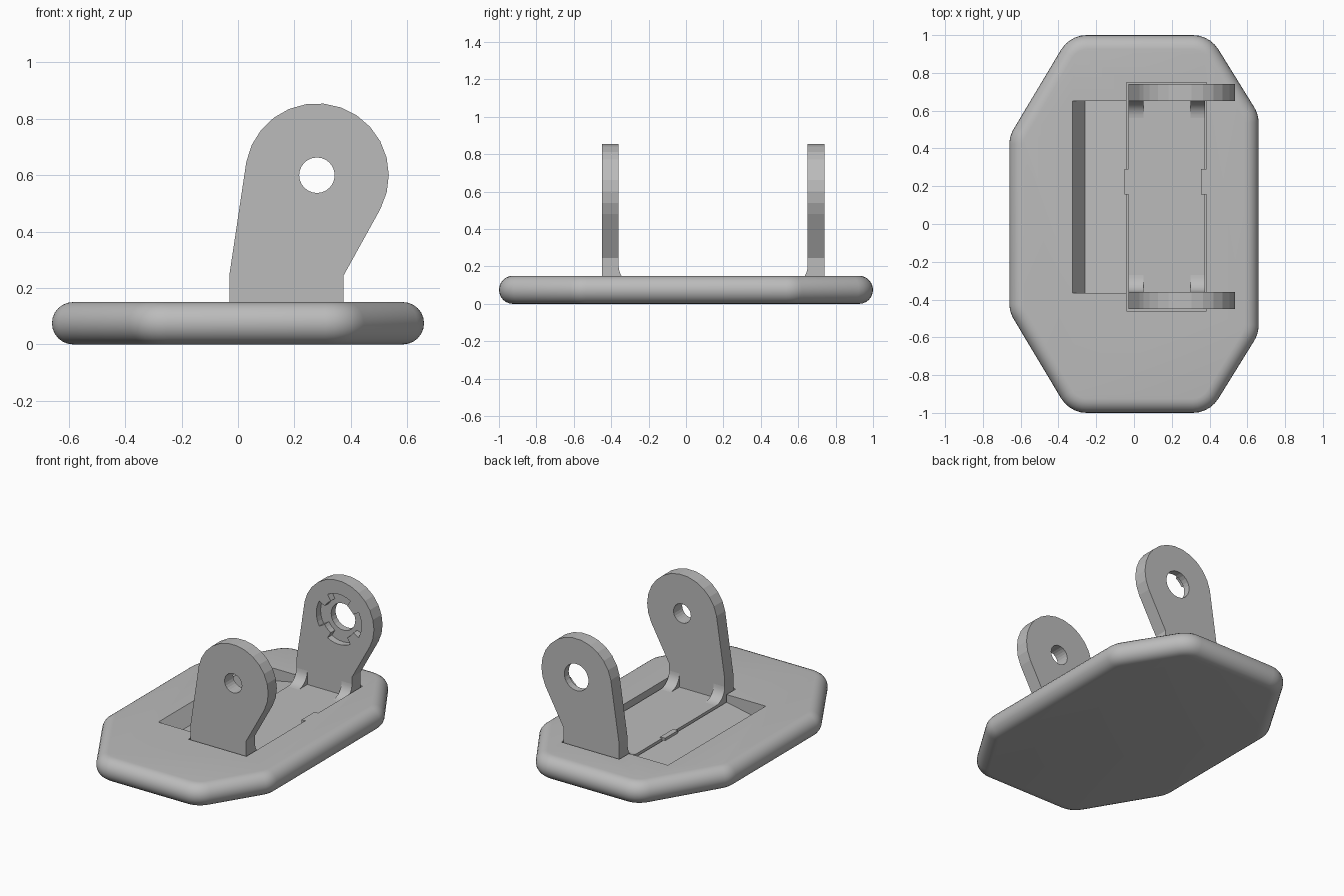
import bpy, bmesh
from math import sin, cos, radians, pi
from mathutils import Vector

cube = bpy.data.objects.get("Cube")
if cube:
    bpy.data.objects.remove(cube, do_unlink=True)

grey = bpy.data.materials.new("plain grey")
grey.use_nodes = True
colour = (0.5, 0.5, 0.5, 1)
grey.diffuse_color = colour
grey.node_tree.nodes["Principled BSDF"].inputs["Base Color"].default_value = colour


def loft(name, rings):
    """Solid skinned through closed rings of equal length, capped at both ends."""
    bm = bmesh.new()
    loops = [[bm.verts.new(p) for p in ring] for ring in rings]
    for a, b in zip(loops, loops[1:]):
        for i in range(len(a)):
            j = (i + 1) % len(a)
            bm.faces.new((a[i], a[j], b[j], b[i]))
    bm.faces.new(loops[0][::-1])
    bm.faces.new(loops[-1])
    bmesh.ops.recalc_face_normals(bm, faces=bm.faces)
    mesh = bpy.data.meshes.new(name)
    bm.to_mesh(mesh)
    bm.free()
    mesh.materials.append(grey)
    obj = bpy.data.objects.new(name, mesh)
    bpy.context.collection.objects.link(obj)
    return obj


def prism_y(name, profile, y0, y1):
    return loft(name, [[(x, y, z) for x, z in profile] for y in (y0, y1)])


def prism_x(name, profile, x0, x1):
    return loft(name, [[(x, y, z) for y, z in profile] for x in (x0, x1)])


def box(name, x0, x1, y0, y1, z0, z1):
    return prism_y(name, [(x0, z0), (x1, z0), (x1, z1), (x0, z1)], y0, y1)


def activate(obj):
    bpy.ops.object.select_all(action='DESELECT')
    obj.select_set(True)
    bpy.context.view_layer.objects.active = obj


def cut(obj, cutter):
    mod = obj.modifiers.new("cut", 'BOOLEAN')
    mod.operation = 'DIFFERENCE'
    mod.solver = 'EXACT'
    mod.object = cutter
    activate(obj)
    bpy.ops.object.modifier_apply(modifier=mod.name)
    bpy.data.objects.remove(cutter, do_unlink=True)


def smooth(obj, angle):
    activate(obj)
    bpy.ops.object.shade_smooth_by_angle(angle=radians(angle))


def arc(cx, cz, r, start, end, n):
    angles = [radians(start + (end - start) * i / n) for i in range(n + 1)]
    return [(cx + r * cos(a), cz + r * sin(a)) for a in angles]


def rounded(corners, radius, inset, z, steps=5):
    """Counter-clockwise convex outline with round corners, moved inwards."""
    ring = []
    for i, c in enumerate(corners):
        p = Vector(c)
        d0 = (p - Vector(corners[i - 1])).normalized()
        d1 = (Vector(corners[(i + 1) % len(corners)]) - p).normalized()
        n0, n1 = Vector((d0.y, -d0.x)), Vector((d1.y, -d1.x))
        centre = p - (n0 + n1) * radius / (1 + n0.dot(n1))
        for k in range(steps + 1):
            n = n0.slerp(n1, k / steps)
            q = centre + n * (radius - inset)
            ring.append((q.x, q.y, z))
    return ring


# Base plate: eight-sided outline with a fully rounded rim
half = [(0.40, -1), (0.66, -0.58), (0.66, 0.58), (0.40, 1)]
outline = half + [(-0.34, 1), (-0.66, 0.465), (-0.66, -0.465), (-0.34, -1)]
R = 0.075
rings = []
for i in range(13):
    a = -pi / 2 + pi * i / 12
    rings.append(rounded(outline, 0.16, R * (1 - cos(a)), R + R * sin(a)))
plate = loft("base_plate", rings)

# Sloped finger pocket and slot for the bracket
pocket = [(-0.325, 0.15), (-0.26, 0.055), (0.0, 0.108), (0.0, 0.3), (-0.325, 0.3)]
cut(plate, prism_y("pocket_cutter", pocket, -0.365, 0.652))
cut(plate, box("slot_cutter", -0.04, 0.383, -0.46, 0.75, 0.04, 0.3))
smooth(plate, 30)

# Bracket floor and the two locating tabs beside it
FLOOR = 0.11
box("bracket_floor", -0.03, 0.375, -0.45, 0.74, 0.03, FLOOR)
box("right_tab", 0.355, 0.39, 0.155, 0.29, 0.05, 0.149)
box("left_tab", -0.05, -0.015, 0.155, 0.29, 0.05, FLOOR + 0.005)

# Ears with a round head, each with a pivot hole
HX, HZ = 0.28, 0.6
ear = [(-0.03, 0.05), (-0.03, 0.25)] + arc(HX, HZ, 0.255, 169, -28, 14)
ear += [(0.375, 0.245), (0.375, 0.05)]
for name, y0, y1, hole in (("front_ear", -0.45, -0.36, 0.063), ("back_ear", 0.65, 0.74, 0.088)):
    obj = prism_y(name, ear, y0, y1)
    cut(obj, prism_y("hole_cutter", arc(HX, HZ, hole, 0, 345, 23), y0 - 0.1, y1 + 0.1))
    if name == "back_ear":
        # Socket recess with four diagonal lugs
        socket = []
        for q in range(4):
            socket += arc(HX, HZ, 0.165, 90 * q - 30, 90 * q + 30, 6)
            socket += arc(HX, HZ, 0.12, 90 * q + 30, 90 * q + 60, 3)
        cut(obj, prism_y("socket_cutter", socket, y0 - 0.1, y0 + 0.045))

# Curved gussets between the ears and the floor
F = 0.09
for side, wall, s in (("front", -0.36, 1), ("back", 0.65, -1)):
    curve = [(wall + s * y, z) for y, z in arc(F, FLOOR + F, F, 180, 270, 8)]
    profile = [(wall - s * 0.02, FLOOR - 0.02), (wall - s * 0.02, FLOOR + F)] + curve
    profile.append((wall + s * F, FLOOR - 0.02))
    for where, x0, x1 in (("left", 0.30, 0.375), ("right", -0.03, 0.05)):
        smooth(prism_x(f"{side}_{where}_gusset", profile, x0, x1), 30)
